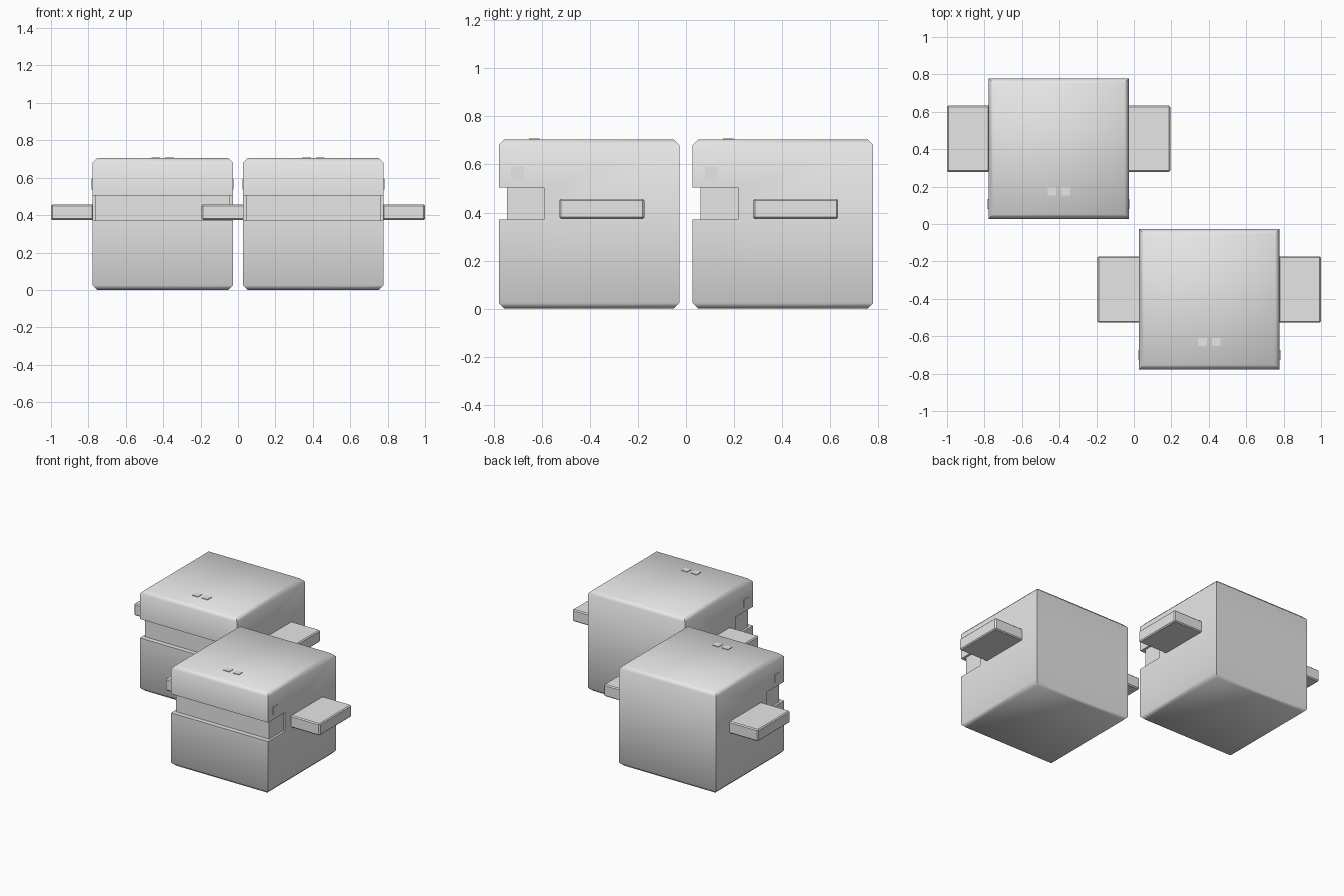
import bpy, bmesh

if "Cube" in bpy.data.objects:
    bpy.data.objects.remove(bpy.data.objects["Cube"])

grey = bpy.data.materials.new("plain_grey")
grey.diffuse_color = (0.8, 0.8, 0.8, 1)
grey.use_nodes = True
grey.node_tree.nodes["Principled BSDF"].inputs["Base Color"].default_value = grey.diffuse_color


def box(name, lo, hi, bevel=0.0, which=None):
    """Axis-aligned box between two corners; optionally bevel the edges chosen by rule."""
    bm = bmesh.new()
    bmesh.ops.create_cube(bm, size=1)
    for v in bm.verts:
        v.co = [(a + b) / 2 + c * (b - a) for a, b, c in zip(lo, hi, v.co)]
    if bevel:
        edges = [e for e in bm.edges if which is None or which(e)]
        bmesh.ops.bevel(bm, geom=edges, offset=bevel, segments=1,
                        affect='EDGES', profile=0.5)
    me = bpy.data.meshes.new(name)
    bm.to_mesh(me)
    bm.free()
    me.materials.append(grey)
    ob = bpy.data.objects.new(name, me)
    bpy.context.collection.objects.link(ob)
    return ob


def horizontal(e):
    return abs(e.verts[0].co.z - e.verts[1].co.z) < 1e-5


def activate(ob):
    bpy.ops.object.select_all(action='DESELECT')
    ob.select_set(True)
    bpy.context.view_layer.objects.active = ob


def figure(tag, cx, cy):
    def part(name, lo, hi, *args):
        return box(f"{name}_{tag}", (lo[0] + cx, lo[1] + cy, lo[2]),
                   (hi[0] + cx, hi[1] + cy, hi[2]), *args)

    # Body cube with chamfered top and bottom rims, notched across the front
    body = part("body", (-.375, -.375, 0), (.375, .375, .705), .024, horizontal)
    cutter = part("notch_cutter", (-.5, -.5, .372), (.5, -.187, .504))
    cutter.hide_render = True
    mod = body.modifiers.new("notch", 'BOOLEAN')
    mod.operation = 'DIFFERENCE'
    mod.solver = 'EXACT'
    mod.object = cutter
    activate(body)
    bpy.ops.object.modifier_apply(modifier="notch")
    bpy.data.objects.remove(cutter)
    bpy.ops.object.shade_smooth_by_angle(angle=0.87)

    # Recessed block inside the notch
    part("notch_core", (-.36, -.342, .370), (.36, -.18, .506))

    # Side arms and small side plates
    for side, s in (("left", -1), ("right", 1)):
        xs = sorted((s * .37, s * .597))
        part(f"arm_{side}", (xs[0], -.124, .374), (xs[1], .23, .457), .007)
        xs = sorted((s * .37, s * .379))
        part(f"side_plate_{side}", (xs[0], -.324, .538), (xs[1], -.27, .592))
        # Small square plates on top
        part(f"top_plate_{side}", (s * .037 - .023, -.25, .70),
             (s * .037 + .023, -.206, .709))


figure("back", -.403, .403)
figure("front", .403, -.403)
